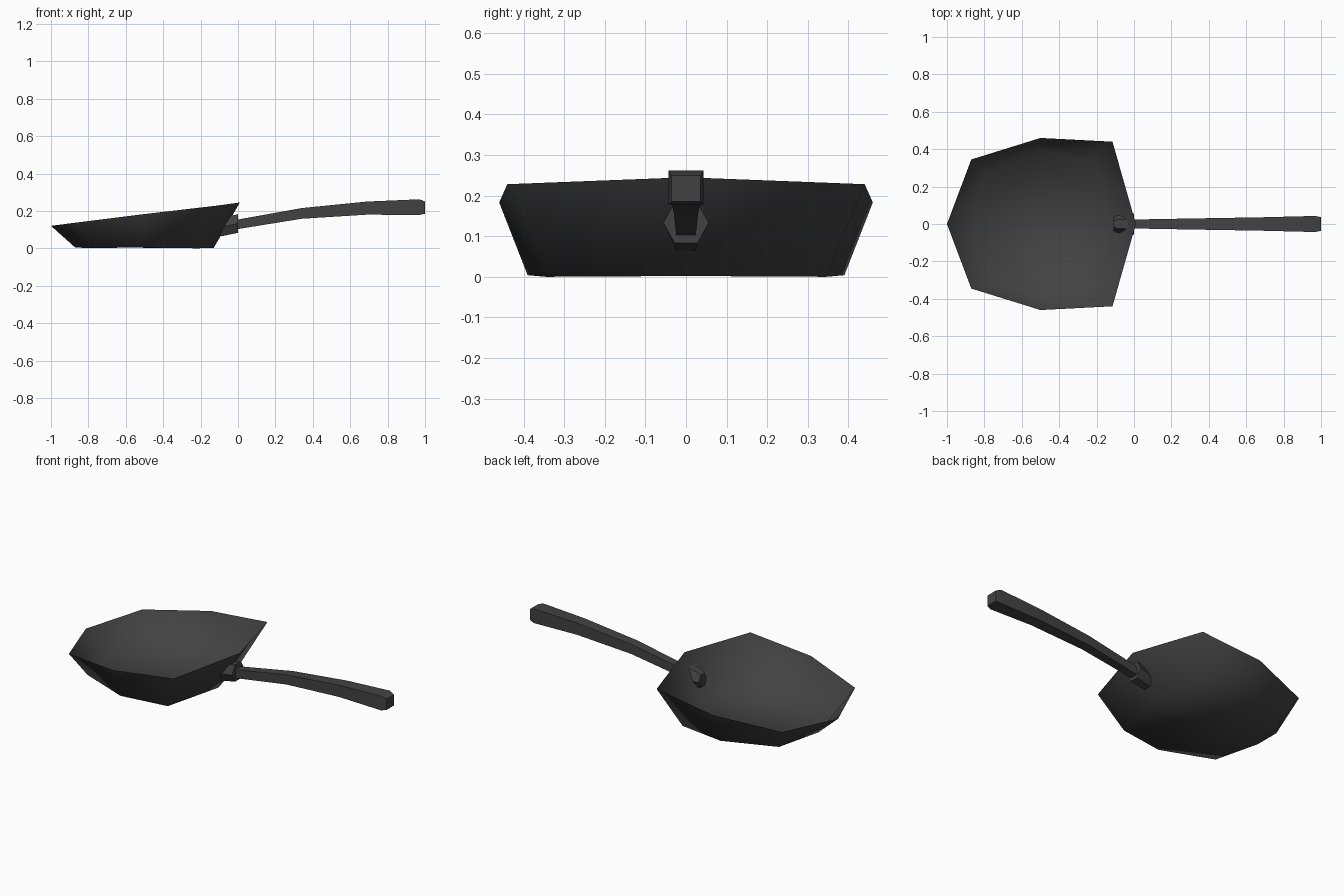
import bpy, bmesh, math

cube = bpy.data.objects.get("Cube")
if cube:
    bpy.data.objects.remove(cube)

# One dark metal for everything
iron = bpy.data.materials.new("dark iron")
iron.use_nodes = True
color = (0.055, 0.055, 0.055, 1)
iron.diffuse_color = color
iron.node_tree.nodes["Principled BSDF"].inputs["Base Color"].default_value = color


def loft(name, rings, cap_start=True, cap_end=True, angle=math.pi):
    """Skin a row of equal-sized rings, with optional end caps."""
    bm = bmesh.new()
    rows = [[bm.verts.new(p) for p in ring] for ring in rings]
    n = len(rows[0])
    for a, b in zip(rows, rows[1:]):
        for i in range(n):
            j = (i + 1) % n
            bm.faces.new((a[i], a[j], b[j], b[i]))
    if cap_start:
        bm.faces.new(rows[0][::-1])
    if cap_end:
        bm.faces.new(rows[-1])
    mesh = bpy.data.meshes.new(name)
    bm.to_mesh(mesh)
    bm.free()
    mesh.materials.append(iron)
    obj = bpy.data.objects.new(name, mesh)
    bpy.context.collection.objects.link(obj)
    bpy.ops.object.select_all(action='DESELECT')
    obj.select_set(True)
    bpy.context.view_layer.objects.active = obj
    if angle < math.pi:
        bpy.ops.object.shade_smooth_by_angle(angle=angle)
    else:
        bpy.ops.object.shade_smooth()
    return obj


def mirrored(half):
    """Complete a loop from its -y half, including both points on the axis."""
    return half + [(x, -y, z) for x, y, z in half[-2:0:-1]]


# Open pan: eight-sided base flaring to a rim that rises towards the handle
base = mirrored([(-0.87, 0, 0.004), (-0.80, -0.27, 0.002), (-0.50, -0.39, 0.004),
                 (-0.22, -0.345, 0), (-0.13, 0, 0.002)])
rim = mirrored([(-1, 0, 0.12), (-0.87, -0.345, 0.137), (-0.50, -0.46, 0.183),
                (-0.115, -0.44, 0.228), (0.01, 0, 0.245)])
loft("pan", [base, rim], cap_end=False)


# Arched square handle, widening towards its chamfered end
def square(x, w, low, high):
    return [(x, -w, low), (x, w, low), (x, w, high), (x, -w, high)]


loft("handle", [square(-0.06, 0.02, 0.09, 0.14), square(0, 0.024, 0.103, 0.154),
                square(0.34, 0.03, 0.158, 0.215), square(0.69, 0.036, 0.18, 0.25),
                square(0.97, 0.043, 0.178, 0.262), square(1, 0.036, 0.185, 0.25)],
     angle=math.radians(30))


# Six-sided ferrule passing through the pan wall
def hexagon(x, z, w, h):
    return [(x, w * math.cos(math.pi / 3 * i),
             z + h * math.sin(math.pi / 3 * i) / math.sin(math.pi / 3))
            for i in range(6)]


loft("ferrule", [hexagon(-0.11, 0.11, 0.036, 0.035), hexagon(-0.09, 0.112, 0.046, 0.048),
                 hexagon(0, 0.133, 0.056, 0.05)],
     angle=math.radians(40))
